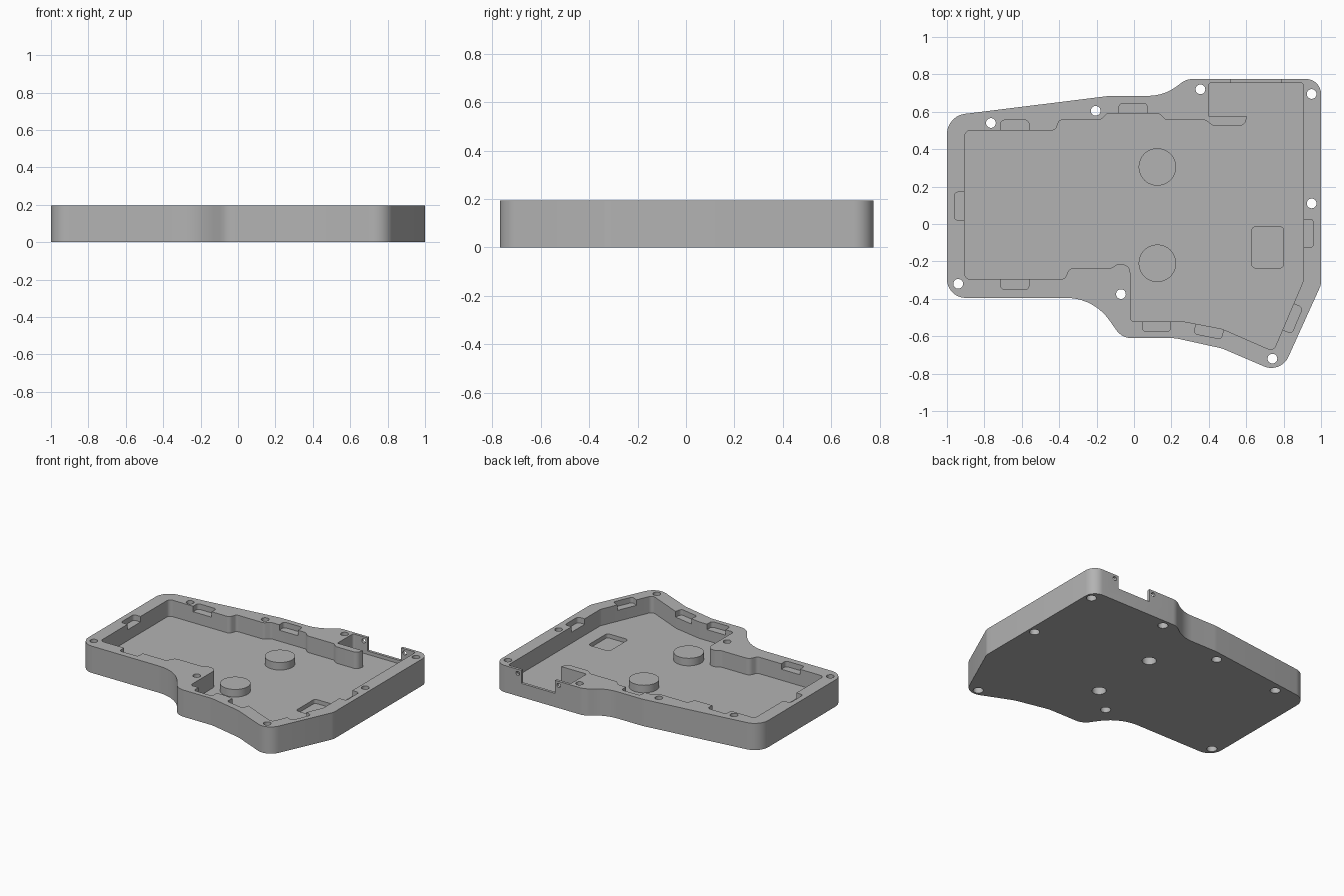
import bpy
import bmesh
import math
from mathutils import Vector, Matrix

cube = bpy.data.objects.get("Cube")
if cube:
    bpy.data.objects.remove(cube, do_unlink=True)

HEIGHT, FLOOR = 0.195, 0.075
ABOVE = HEIGHT + 0.05

grey = bpy.data.materials.new("Plain grey")
grey.use_nodes = True
grey.diffuse_color = (0.45, 0.45, 0.45, 1)
grey.node_tree.nodes["Principled BSDF"].inputs["Base Color"].default_value = grey.diffuse_color


def rounded(corners):
    """Turn (x, y, radius) corners into a filleted outline."""
    pts, n = [], len(corners)
    for i, (x, y, r) in enumerate(corners):
        p = Vector((x, y))
        a = (Vector(corners[i - 1][:2]) - p).normalized()
        b = (Vector(corners[(i + 1) % n][:2]) - p).normalized()
        if r == 0:
            pts.append(p)
            continue
        half = a.angle(b) / 2
        centre = p + (a + b).normalized() * (r / math.sin(half))
        start = p + a * (r / math.tan(half)) - centre
        sweep = math.pi - 2 * half
        turn = -1 if a.cross(b) > 0 else 1
        steps = max(2, math.ceil(sweep / math.radians(9)))
        for k in range(steps + 1):
            pts.append(centre + Matrix.Rotation(turn * sweep * k / steps, 2) @ start)
    return pts


def prism(name, outline, z0, z1):
    """Extrude a flat outline between two heights."""
    bm = bmesh.new()
    face = bm.faces.new([bm.verts.new((p[0], p[1], z0)) for p in outline])
    top = bmesh.ops.extrude_face_region(bm, geom=[face])["geom"]
    verts = [v for v in top if isinstance(v, bmesh.types.BMVert)]
    bmesh.ops.translate(bm, verts=verts, vec=(0, 0, z1 - z0))
    bmesh.ops.recalc_face_normals(bm, faces=bm.faces)
    mesh = bpy.data.meshes.new(name)
    bm.to_mesh(mesh)
    bm.free()
    obj = bpy.data.objects.new(name, mesh)
    bpy.context.collection.objects.link(obj)
    mesh.materials.append(grey)
    return obj


def circle(x, y, r, n=40):
    return [(x + r * math.cos(math.tau * i / n), y + r * math.sin(math.tau * i / n)) for i in range(n)]


def box(x0, x1, y0, y1, r=0.0):
    return rounded([(x0, y0, r), (x1, y0, r), (x1, y1, r), (x0, y1, r)])


def combine(tool, operation="DIFFERENCE"):
    """Apply a boolean to the tray and discard the tool."""
    mod = tray.modifiers.new("Cut", "BOOLEAN")
    mod.operation, mod.solver, mod.object = operation, "EXACT", tool
    bpy.context.view_layer.objects.active = tray
    bpy.ops.object.modifier_apply(modifier=mod.name)
    bpy.data.objects.remove(tool, do_unlink=True)


# Outer body
tray = prism("case_tray", rounded([
    (-1, -0.395, 0.1), (-0.215, -0.395, 0.28), (-0.065, -0.61, 0.1),
    (0.22, -0.61, 0.2), (0.47, -0.665, 0.2), (0.785, -0.80, 0.1),
    (1, -0.325, 0.08), (1, 0.775, 0.08), (0.28, 0.775, 0.1),
    (0.16, 0.685, 0.25), (-0.13, 0.685, 0.2), (-1, 0.577, 0.11)]), 0, HEIGHT)

# Main cavity, including the connector bay at the rear
combine(prism("cavity", rounded([
    (-0.905, -0.295, 0.03), (-0.37, -0.295, 0.03), (-0.345, -0.235, 0.04),
    (-0.12, -0.235, 0.03), (-0.09, -0.215, 0.02), (-0.02, -0.215, 0.045),
    (-0.02, -0.52, 0.02), (0.26, -0.52, 0.1), (0.47, -0.56, 0.1),
    (0.745, -0.68, 0.03), (0.905, -0.305, 0.04), (0.905, 0.755, 0.015),
    (0.4, 0.755, 0.015), (0.4, 0.575, 0), (0.605, 0.575, 0),
    (0.59, 0.525, 0.035), (0.42, 0.525, 0.04), (0.385, 0.555, 0.02),
    (0.17, 0.555, 0.03), (0.135, 0.59, 0.03), (-0.145, 0.59, 0.03),
    (-0.18, 0.555, 0.03), (-0.4, 0.555, 0.02), (-0.42, 0.5, 0.03),
    (-0.905, 0.5, 0.03)]), FLOOR, ABOVE))

# Clip recesses: wall point and outward direction in degrees
for x, y, angle in [(-0.637, 0.5, 90), (-0.005, 0.59, 90), (-0.905, 0.095, 180),
                    (0.905, -0.05, 0), (-0.637, -0.295, -90), (0.12, -0.52, -90),
                    (0.405, -0.547, -101), (0.822, -0.495, -23)]:
    turn = Matrix.Rotation(math.radians(angle), 2)
    shape = [turn @ p + Vector((x, y)) for p in box(-0.03, 0.055, -0.075, 0.075, 0.02)]
    combine(prism("clip_recess", shape, 0.155, ABOVE))

# Shallow rectangular pocket in the floor
combine(prism("floor_pocket", box(0.63, 0.8, -0.235, -0.015, 0.02), 0.045, ABOVE))

# Round bosses with blind holes beneath
for y in (0.305, -0.21):
    combine(prism("boss", circle(0.125, y, 0.1, 64), FLOOR - 0.02, 0.13), "UNION")
    combine(prism("boss_hole", circle(0.125, y, 0.047), -0.05, 0.1))

# Screw holes, wider at the underside
for x, y in [(-0.765, 0.54), (-0.205, 0.605), (0.355, 0.72), (0.95, 0.695),
             (0.95, 0.11), (0.74, -0.72), (-0.07, -0.375), (-0.94, -0.32)]:
    combine(prism("screw_hole", circle(x, y, 0.026), -0.05, ABOVE))
    combine(prism("screw_head_hole", circle(x, y, 0.034), -0.05, 0.06))

# Connector notch and its two small side holes in the rear wall
combine(prism("connector_notch", box(0.515, 0.785, 0.74, 0.85), 0.1, ABOVE))
for x in (0.485, 0.815):
    hole = prism("connector_screw_hole", circle(0, 0, 0.015, 20), -0.05, 0.05)
    hole.matrix_world = Matrix.Translation((x, 0.775, 0.165)) @ Matrix.Rotation(math.pi / 2, 4, "X")
    bpy.context.view_layer.update()
    combine(hole)

# Smooth fillets, sharp edges
bpy.ops.object.select_all(action="DESELECT")
tray.select_set(True)
bpy.context.view_layer.objects.active = tray
bpy.ops.object.shade_smooth_by_angle(angle=math.radians(30))
